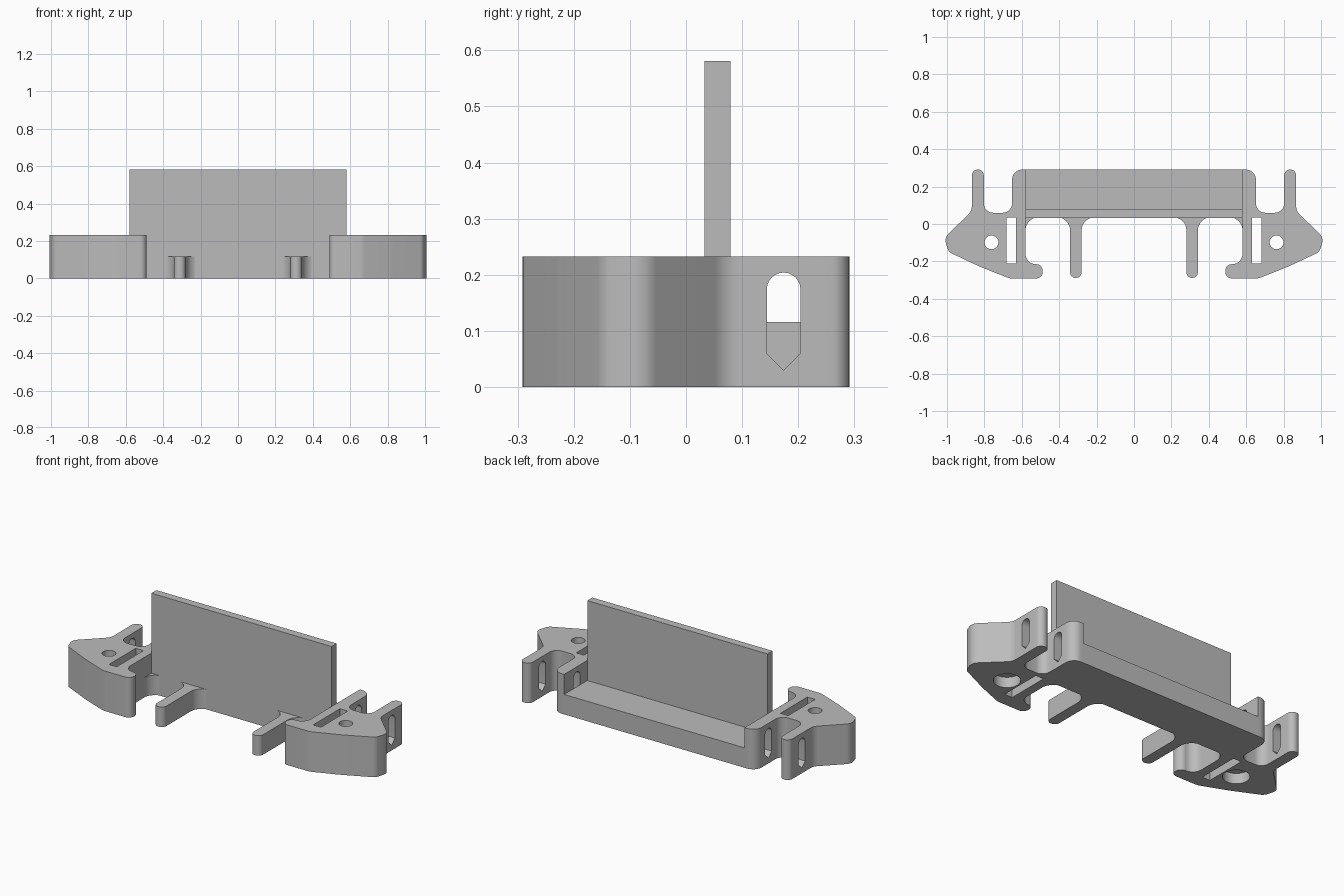
import bpy, bmesh, math
from mathutils import Vector

if "Cube" in bpy.data.objects:
    bpy.data.objects.remove(bpy.data.objects["Cube"])

grey = bpy.data.materials.new("plain grey")
grey.diffuse_color = (0.5, 0.5, 0.5, 1)
grey.use_nodes = True
grey.node_tree.nodes["Principled BSDF"].inputs["Base Color"].default_value = grey.diffuse_color


def rounded(points, steps=8):
    """Outline from (x, y, corner radius) points, each corner replaced by an arc."""
    out, n = [], len(points)
    for i, (x, y, r) in enumerate(points):
        p = Vector((x, y))
        a = (Vector(points[i - 1][:2]) - p).normalized()
        b = (Vector(points[(i + 1) % n][:2]) - p).normalized()
        if r == 0:
            out.append(p)
            continue
        half = a.angle(b) / 2
        centre = p + (a + b).normalized() * (r / math.sin(half))
        start = p + a * (r / math.tan(half)) - centre
        end = p + b * (r / math.tan(half)) - centre
        sweep = start.angle_signed(end)
        for k in range(steps + 1):
            t = -sweep * k / steps
            out.append(centre + Vector((start.x * math.cos(t) - start.y * math.sin(t),
                                        start.x * math.sin(t) + start.y * math.cos(t))))
    return out


def prism(name, outline, low, high, axis="z"):
    """Extrude an outline along z, or a (y, z) outline along x."""
    bm = bmesh.new()
    place = (lambda p: (p[0], p[1], low)) if axis == "z" else (lambda p: (low, p[0], p[1]))
    face = bm.faces.new([bm.verts.new(place(p)) for p in outline])
    grown = bmesh.ops.extrude_face_region(bm, geom=[face])["geom"]
    shift = (0, 0, high - low) if axis == "z" else (high - low, 0, 0)
    bmesh.ops.translate(bm, vec=shift, verts=[v for v in grown if isinstance(v, bmesh.types.BMVert)])
    bmesh.ops.recalc_face_normals(bm, faces=bm.faces)
    mesh = bpy.data.meshes.new(name)
    bm.to_mesh(mesh)
    bm.free()
    mesh.materials.append(grey)
    obj = bpy.data.objects.new(name, mesh)
    bpy.context.collection.objects.link(obj)
    return obj


def rect(x0, x1, y0, y1):
    return [(x0, y0), (x1, y0), (x1, y1), (x0, y1)]


def circle(x, y, r, n=32):
    return [(x + r * math.cos(2 * math.pi * k / n), y + r * math.sin(2 * math.pi * k / n)) for k in range(n)]


def select(obj):
    bpy.ops.object.select_all(action="DESELECT")
    obj.select_set(True)
    bpy.context.view_layer.objects.active = obj


def cut(obj, cutter):
    mod = obj.modifiers.new("cut", "BOOLEAN")
    mod.operation, mod.solver, mod.object = "DIFFERENCE", "EXACT", cutter
    select(obj)
    bpy.ops.object.modifier_apply(modifier=mod.name)
    bpy.data.objects.remove(cutter)


def smooth(obj):
    select(obj)
    bpy.ops.object.shade_smooth_by_angle(angle=math.radians(30))


# Side bracket: hooked wing with two upright ears at the back
bracket = prism("side_bracket", rounded([
    (0.58, 0.291, 0), (0.652, 0.291, 0.055), (0.652, 0.06, 0.05), (0.803, 0.06, 0.05),
    (0.803, 0.291, 0.031), (0.867, 0.291, 0.031), (0.867, 0.07, 0.06), (1.015, -0.075, 0.05),
    (0.99, -0.15, 0.04), (0.82, -0.23, 0.3), (0.665, -0.291, 0.08), (0.488, -0.291, 0.035),
    (0.488, -0.215, 0.035), (0.58, -0.215, 0.055)]), 0, 0.233)
# Strap slot, screw hole and its recess underneath
cut(bracket, prism("slot_cutter", rect(0.632, 0.682, -0.212, 0.035), -0.1, 0.4))
cut(bracket, prism("hole_cutter", circle(0.762, -0.098, 0.037), -0.1, 0.4))
cut(bracket, prism("recess_cutter", circle(0.762, -0.098, 0.07), -0.1, 0.06))
# Pointed window with a round top through both ears
window = [(0.174 + 0.03 * math.cos(math.pi * k / 12), 0.174 + 0.03 * math.sin(math.pi * k / 12)) for k in range(13)]
window += [(0.144, 0.06), (0.174, 0.03), (0.204, 0.06)]
cut(bracket, prism("window_cutter", window, 0.5, 0.95, "x"))
mirror = bracket.modifiers.new("mirror", "MIRROR")
select(bracket)
bpy.ops.object.modifier_apply(modifier=mirror.name)
smooth(bracket)

# Low base with two front prongs and filleted pockets
half = [(0.28, 0.036, 0.07), (0.28, -0.288, 0.03), (0.342, -0.288, 0.03), (0.342, 0.036, 0.07),
        (0.58, 0.036, 0.07), (0.58, -0.06, 0), (0.5805, -0.06, 0), (0.5805, 0.291, 0)]
base = prism("base_with_prongs", rounded([(-x, y, r) for x, y, r in reversed(half)] + half), 0, 0.116)
smooth(base)

# Upright back plate
prism("upright_plate", rect(-0.58, 0.58, 0.033, 0.079), 0.0, 0.581)
